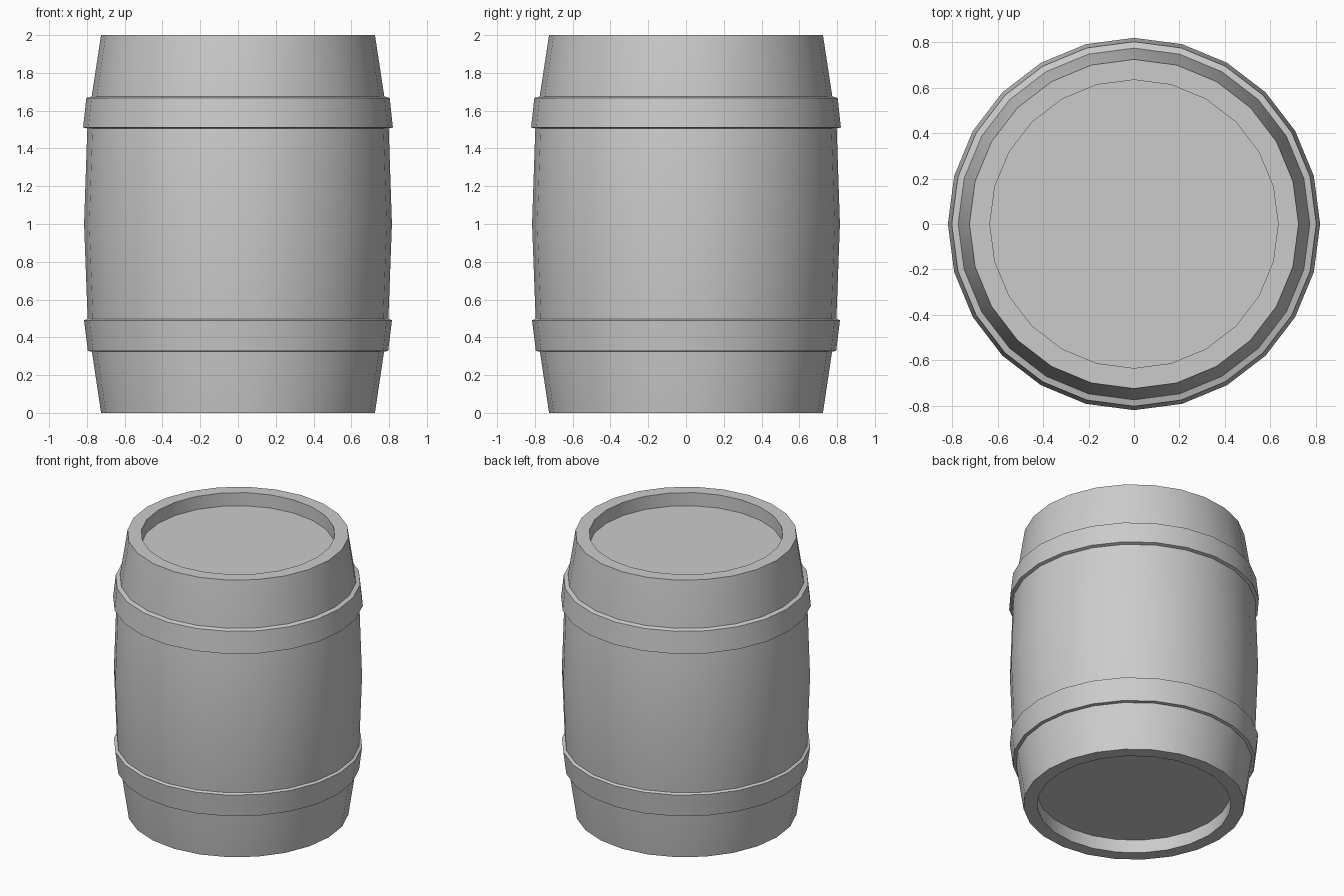
import bpy, bmesh
from math import sin, cos, tau, radians

if "Cube" in bpy.data.objects:
    bpy.data.objects.remove(bpy.data.objects["Cube"])

SIDES = 24


def lathe(name, profile, closed=False):
    """Spin (radius, z) points around z; open profiles get capped ends."""
    bm = bmesh.new()
    rings = [[bm.verts.new((r * cos(tau * i / SIDES), r * sin(tau * i / SIDES), z))
              for i in range(SIDES)] for r, z in profile]
    pairs = list(zip(rings, rings[1:]))
    if closed:
        pairs.append((rings[-1], rings[0]))
    for a, b in pairs:
        for i in range(SIDES):
            j = (i + 1) % SIDES
            bm.faces.new((a[i], a[j], b[j], b[i]))
    if not closed:
        bm.faces.new(rings[0])
        bm.faces.new(rings[-1])
    bmesh.ops.recalc_face_normals(bm, faces=bm.faces)
    mesh = bpy.data.meshes.new(name)
    bm.to_mesh(mesh)
    bm.free()
    obj = bpy.data.objects.new(name, mesh)
    bpy.context.collection.objects.link(obj)
    bpy.ops.object.select_all(action='DESELECT')
    obj.select_set(True)
    bpy.context.view_layer.objects.active = obj
    bpy.ops.object.shade_smooth_by_angle(angle=radians(30))
    return obj


# Bulging body with a recessed lid at each end
lathe("barrel_body", [
    (0.635, 0.095), (0.635, 0.0), (0.725, 0.0),
    (0.795, 0.47), (0.815, 1.0), (0.797, 1.53),
    (0.725, 2.0), (0.635, 2.0), (0.635, 1.905)])

# Hoops wrapped around the body: inner edge sunk slightly into the staves
lathe("lower_hoop", [(0.765, 0.323), (0.795, 0.328), (0.815, 0.49), (0.785, 0.503)], closed=True)
lathe("upper_hoop", [(0.79, 1.503), (0.82, 1.512), (0.803, 1.667), (0.77, 1.677)], closed=True)
